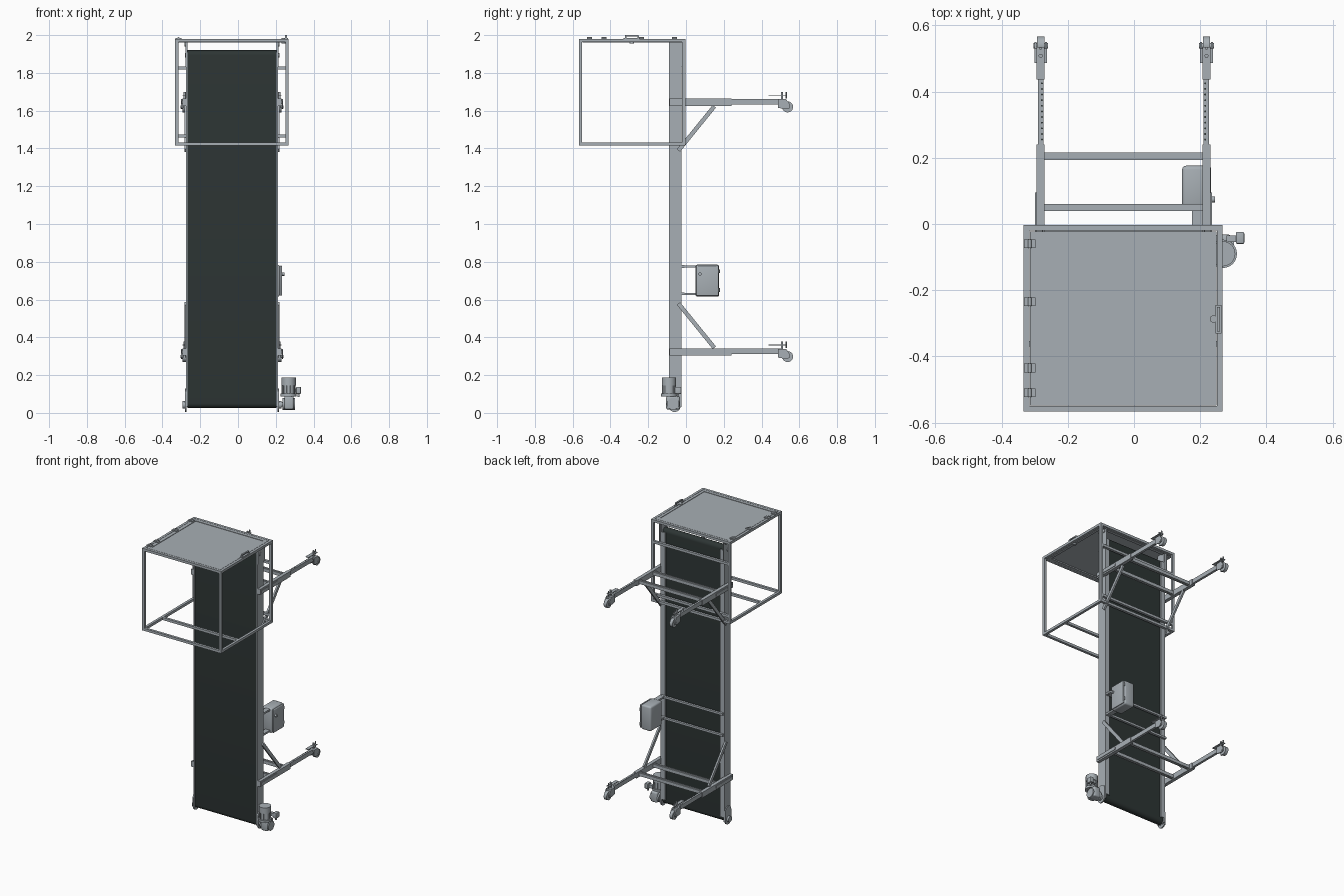
import bpy, bmesh, math
from mathutils import Vector

if "Cube" in bpy.data.objects:
    bpy.data.objects.remove(bpy.data.objects["Cube"])


def material(name, rgb):
    m = bpy.data.materials.new(name)
    m.diffuse_color = (*rgb, 1)
    m.use_nodes = True
    m.node_tree.nodes["Principled BSDF"].inputs["Base Color"].default_value = m.diffuse_color
    return m


GREY = material("steel grey", (0.39, 0.43, 0.46))
DARK = material("belt dark green", (0.026, 0.035, 0.034))
CX = -0.0315  # centre line of the belt


def finish(name, bm, mat, smooth=False):
    me = bpy.data.meshes.new(name)
    bmesh.ops.recalc_face_normals(bm, faces=bm.faces[:])
    bm.to_mesh(me)
    bm.free()
    me.materials.append(mat)
    ob = bpy.data.objects.new(name, me)
    bpy.context.collection.objects.link(ob)
    if smooth:
        bpy.ops.object.select_all(action='DESELECT')
        ob.select_set(True)
        bpy.context.view_layer.objects.active = ob
        bpy.ops.object.shade_smooth_by_angle(angle=math.radians(35))
    return ob


def box(name, x, y, z, mat=GREY, bevel=0):
    """Box from (min, max) ranges."""
    bm = bmesh.new()
    bmesh.ops.create_cube(bm, size=1)
    for v in bm.verts:
        v.co = [(r[0] + r[1]) / 2 + c * (r[1] - r[0]) for c, r in zip(v.co, (x, y, z))]
    if bevel:
        bmesh.ops.bevel(bm, geom=bm.edges[:], offset=bevel, segments=3, affect='EDGES', profile=0.5)
    return finish(name, bm, mat, bevel > 0)


def rod(name, a, b, r, mat=GREY, n=24):
    """Cylinder from point a to point b."""
    a, b = Vector(a), Vector(b)
    bm = bmesh.new()
    bmesh.ops.create_cone(bm, cap_ends=True, segments=n, radius1=r, radius2=r, depth=(b - a).length)
    q = (b - a).to_track_quat('Z', 'Y')
    for v in bm.verts:
        v.co = q @ v.co + (a + b) / 2
    return finish(name, bm, mat, True)


def slab(name, yz, x, mat=GREY, smooth=False):
    """Outline in the y-z plane pushed through the x range."""
    bm = bmesh.new()
    f = bm.faces.new([bm.verts.new((x[0], p[0], p[1])) for p in yz])
    ext = bmesh.ops.extrude_face_region(bm, geom=[f])
    for v in ext['geom']:
        if isinstance(v, bmesh.types.BMVert):
            v.co.x = x[1]
    return finish(name, bm, mat, smooth)


def stadium(y, z0, z1, r, n=12):
    """Upright outline with round ends."""
    top = [(y + r * math.cos(math.pi * i / n), z1 - r + r * math.sin(math.pi * i / n)) for i in range(n + 1)]
    low = [(y - r * math.cos(math.pi * i / n), z0 + r - r * math.sin(math.pi * i / n)) for i in range(n + 1)]
    return top + low


def xr(s, a, b):
    """x range between distances a and b from the centre line, on side s."""
    return tuple(sorted((CX + s * a, CX + s * b)))


# Conveyor belt and its end rollers
slab("belt", stadium(-0.0625, 0.025, 1.92, 0.0265), (CX - 0.235, CX + 0.235), DARK, True)
for z in (0.052, 1.893):
    rod("roller_shaft", (CX - 0.25, -0.0625, z), (CX + 0.25, -0.0625, z), 0.012)

for s in (-1, 1):
    # Side rails with rear lip, take-up plate and bearing plate
    box("side_rail", xr(s, 0.235, 0.243), (-0.09, -0.025), (0.03, 1.972))
    box("rail_rear_lip", xr(s, 0.208, 0.235), (-0.032, -0.025), (0.06, 1.90))
    box("take_up_plate", xr(s, 0.243, 0.246), (-0.09, -0.012), (1.83, 1.972))
    rod("take_up_bolt", (CX + s * 0.24, -0.035, 1.95), (CX + s * 0.252, -0.035, 1.95), 0.011)
    slab("bearing_plate", stadium(-0.06, 0.005, 0.13, 0.032), xr(s, 0.241, 0.249))
    rod("bearing", (CX + s * 0.24, -0.062, 0.042), (CX + s * 0.262, -0.062, 0.042), 0.02)

    for zc, d in ((1.645, -1), (0.323, 1)):
        xc = CX + s * 0.2505
        # Telescopic arm
        box("arm_sleeve", xr(s, 0.239, 0.263), (-0.088, 0.24), (zc - 0.019, zc + 0.019))
        box("arm_slot_plate", xr(s, 0.263, 0.267), (-0.08, 0.095), (zc - 0.009, zc + 0.009))
        box("arm_extension", xr(s, 0.242, 0.258), (0.24, 0.505), (zc - 0.012, zc + 0.017))
        for i in range(14):
            y = 0.255 + i * 0.017
            px = CX + s * 0.2465
            rod("adjuster_hole", (px, y, zc + 0.0165), (px, y, zc + 0.0178), 0.003, DARK, 10)
        # Diagonal brace
        zr, za = zc + d * 0.256, zc + d * 0.022
        w = 0.012
        slab("brace", [(-0.04 - w * 0.7, zr - d * w * 0.6), (-0.04 + w * 0.7, zr + d * w * 0.6),
                       (0.15 + w * 0.7, za + d * w * 0.6), (0.15 - w * 0.7, za - d * w * 0.6)],
             xr(s, 0.240, 0.252))
        # Caster with fork, wheel and screw handle
        wy, wz = 0.538, zc - 0.025
        rod("caster_wheel", (xc - 0.011, wy, wz), (xc + 0.011, wy, wz), 0.029)
        rod("caster_axle", (xc - 0.022, wy, wz), (xc + 0.022, wy, wz), 0.008)
        for k in (-1, 1):
            fx = xc + k * 0.016
            slab("caster_fork", [(0.487, zc + 0.012), (0.487, zc - 0.03), (0.525, wz - 0.012),
                                 (0.548, wz - 0.008), (0.55, wz + 0.012), (0.53, zc + 0.016)],
                 (fx - 0.003, fx + 0.003))
        box("caster_head", (xc - 0.019, xc + 0.019), (0.487, 0.53), (zc + 0.004, zc + 0.016))
        rod("caster_stem", (xc, 0.508, zc - 0.03), (xc, 0.508, zc + 0.055), 0.006)
        box("stem_plate", (xc - 0.012, xc + 0.012), (0.437, 0.535), (zc + 0.034, zc + 0.038))
        rod("stem_knob", (xc, 0.53, zc + 0.02), (xc, 0.53, zc + 0.055), 0.004)

# Cross bars between the arms
for zc in (1.645, 0.323):
    for y in (0.05, 0.205):
        box("arm_cross_bar", (CX - 0.24, CX + 0.24), (y - 0.011, y + 0.011), (zc - 0.011, zc + 0.011))
        box("cross_bar_rib", (CX - 0.24, CX + 0.24), (y - 0.004, y + 0.004), (zc - 0.014, zc + 0.014))
# Cross bars on the back of the belt that carry the control box
for z in (0.63, 0.775):
    box("rear_cross_bar", (CX - 0.24, CX + 0.24), (-0.025, -0.009), (z - 0.007, z + 0.007))
    box("control_box_bracket", (0.175, 0.208), (-0.012, 0.055), (z - 0.006, z + 0.006))

# Control box with door, lock and hinges
box("control_box", (0.145, 0.222), (0.05, 0.176), (0.615, 0.785), GREY, 0.012)
box("control_box_door", (0.222, 0.233), (0.054, 0.172), (0.62, 0.78), GREY, 0.005)
rod("control_box_lock", (0.23, 0.074, 0.735), (0.245, 0.074, 0.735), 0.009)
for z in (0.65, 0.75):
    rod("control_box_hinge", (0.226, 0.174, z - 0.01), (0.226, 0.174, z + 0.01), 0.005)

# Cage: four posts, top and bottom rings
X0, X1, Y0, Y1, Z0, Z1, T = -0.333, 0.268, -0.567, -0.003, 1.415, 1.98, 0.017
for x in (X0, X1 - T):
    for y in (Y0, Y1 - T):
        box("cage_post", (x, x + T), (y, y + T), (Z0, Z1))
    for z in (Z0, Z1 - T):
        box("cage_side_bar", (x, x + T), (Y0, Y1), (z, z + T))
for z in (Z0, Z1 - T):
    for y in (Y0, Y1 - T):
        box("cage_cross_bar", (X0, X1), (y, y + T), (z, z + T))
box("cage_floor_bar", (X0, X1), (-0.37, -0.353), (Z0, Z0 + T))
for z in (1.457, 1.817):
    box("cage_mount_bar", (X0, X1), (Y1 - T, Y1), (z, z + T))

# Roof hatch: frame and panel
for x in ((-0.314, -0.29), (0.23, 0.249)):
    box("hatch_side_frame", x, (-0.548, -0.022), (1.962, 1.98))
for y in ((-0.548, -0.527), (-0.045, -0.022)):
    box("hatch_cross_frame", (-0.314, 0.249), y, (1.962, 1.98))
box("hatch_panel", (-0.30, 0.24), (-0.535, -0.035), (1.970, 1.977))
for y in (-0.06, -0.235, -0.435, -0.51):
    box("hatch_hinge", (-0.332, -0.298), (y - 0.013, y + 0.013), (1.98, 1.985))
    rod("hatch_hinge_pin", (-0.315, y - 0.013, 1.985), (-0.315, y + 0.013, 1.985), 0.005)
# Latch with handle
box("latch_plate", (0.246, 0.264), (-0.33, -0.245), (1.98, 1.985))
box("latch_handle", (0.25, 0.26), (-0.322, -0.252), (1.993, 2.0))
for y in (-0.32, -0.254):
    box("latch_handle_leg", (0.25, 0.26), (y - 0.004, y + 0.004), (1.984, 1.996))
rod("latch_knob", (0.24, -0.287, 1.955), (0.24, -0.287, 1.985), 0.011)

# Drive: gearbox, upright motor with fan cover, terminal box
rod("drive_shaft", (0.20, -0.065, 0.045), (0.30, -0.065, 0.045), 0.012)
box("gearbox", (0.245, 0.295), (-0.105, -0.032), (0.018, 0.09), GREY, 0.01)
rod("gearbox_cover", (0.235, -0.068, 0.048), (0.302, -0.068, 0.048), 0.032)
rod("motor_flange", (0.268, -0.09, 0.088), (0.268, -0.09, 0.102), 0.043)
rod("motor_body", (0.268, -0.09, 0.10), (0.268, -0.09, 0.15), 0.034)
rod("motor_fan_cover", (0.268, -0.09, 0.146), (0.268, -0.09, 0.188), 0.038)
for i in range(10):
    a = math.tau * i / 10
    px, py = 0.268 + 0.035 * math.cos(a), -0.09 + 0.035 * math.sin(a)
    rod("motor_fin", (px, py, 0.10), (px, py, 0.15), 0.003, GREY, 6)
box("terminal_box", (0.308, 0.333), (-0.06, -0.024), (0.10, 0.138), GREY, 0.004)
box("terminal_box_neck", (0.28, 0.31), (-0.055, -0.035), (0.108, 0.13))
rod("motor_cable_gland", (0.32, -0.042, 0.085), (0.32, -0.042, 0.102), 0.006)
